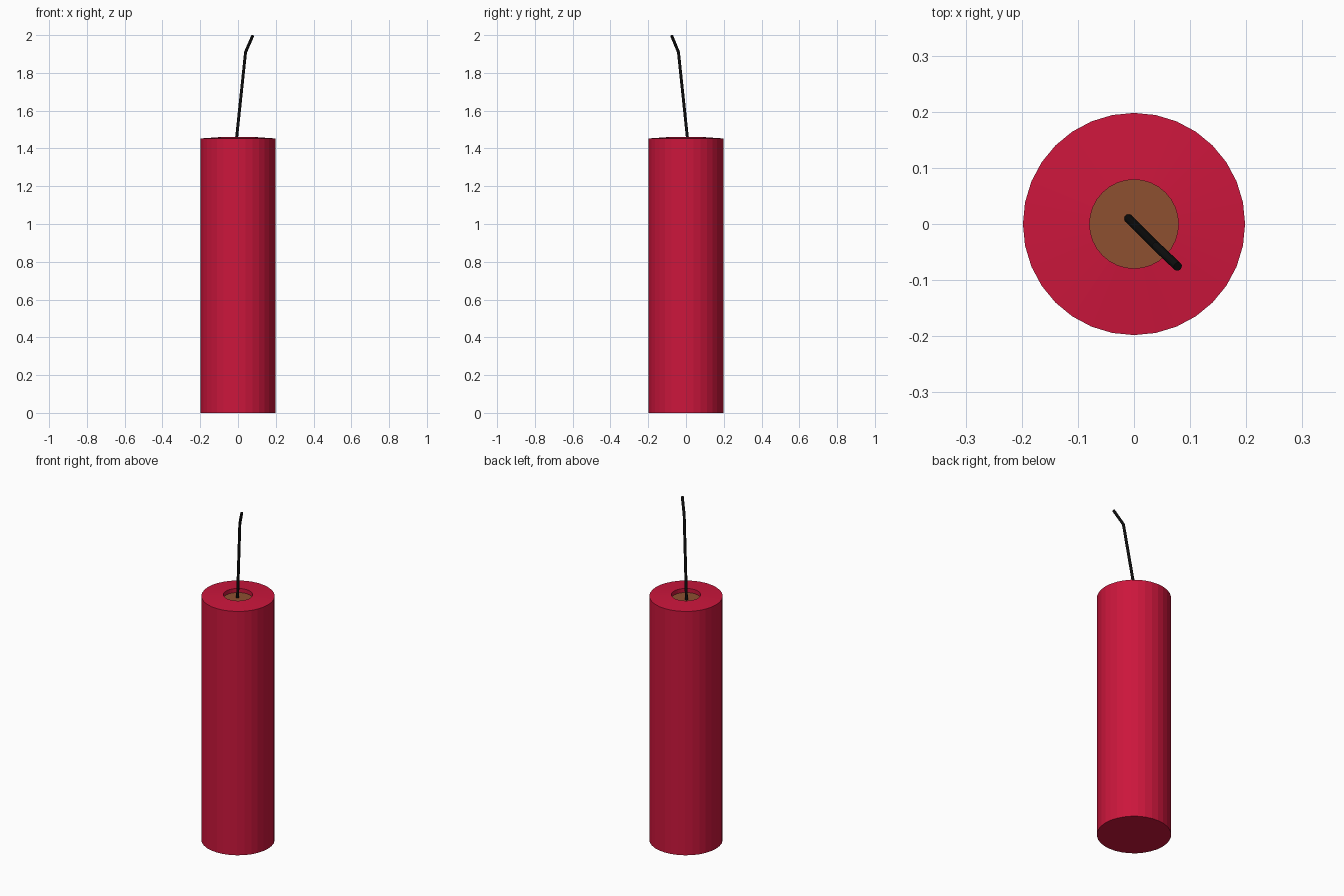
import bpy, bmesh, math
from mathutils import Vector

if "Cube" in bpy.data.objects:
    bpy.data.objects.remove(bpy.data.objects["Cube"])

SIDES = 32


def material(name, rgb):
    m = bpy.data.materials.new(name)
    m.diffuse_color = (*rgb, 1)
    m.use_nodes = True
    m.node_tree.nodes["Principled BSDF"].inputs["Base Color"].default_value = m.diffuse_color
    return m


def finish(name, bm, mat):
    bmesh.ops.recalc_face_normals(bm, faces=bm.faces)
    me = bpy.data.meshes.new(name)
    bm.to_mesh(me)
    bm.free()
    me.materials.append(mat)
    ob = bpy.data.objects.new(name, me)
    bpy.context.collection.objects.link(ob)
    return ob


def loft(bm, rings, cap_start=True, cap_end=True):
    loops = [[bm.verts.new(p) for p in ring] for ring in rings]
    for a, b in zip(loops, loops[1:]):
        n = len(a)
        for i in range(n):
            j = (i + 1) % n
            bm.faces.new((a[i], a[j], b[j], b[i]))
    if cap_start:
        bm.faces.new(loops[0][::-1])
    if cap_end:
        bm.faces.new(loops[-1])


def circle(r, z, n=SIDES):
    return [(r * math.cos(2 * math.pi * i / n), r * math.sin(2 * math.pi * i / n), z)
            for i in range(n)]


red = material("red_paper", (0.60, 0.008, 0.045))
brown = material("brown_powder", (0.27, 0.08, 0.03))
black = material("black_cord", (0.004, 0.004, 0.004))

# Paper tube: closed bottom, slightly raised top with a shallow recess
bm = bmesh.new()
loft(bm, [circle(r, z) for r, z in
          ((0.198, 0), (0.198, 1.453), (0.079, 1.461), (0.079, 1.43))])
finish("tube", bm, red)

# Powder plug filling the recess floor
bm = bmesh.new()
loft(bm, [circle(0.079, 1.425), circle(0.079, 1.437)])
finish("powder_plug", bm, brown)

# Bent fuse cord
path = [Vector(p) for p in ((-0.01, 0.01, 1.432), (0.04, -0.04, 1.91), (0.078, -0.076, 1.997))]
bm = bmesh.new()
rings = []
for i, p in enumerate(path):
    t = (path[min(i + 1, 2)] - path[max(i - 1, 0)]).normalized()
    if i == 1:
        t = ((path[1] - path[0]).normalized() + (path[2] - path[1]).normalized()).normalized()
    u = t.cross(Vector((1, 1, 0))).normalized()
    v = t.cross(u)
    rings.append([p + 0.008 * (math.cos(a) * u + math.sin(a) * v)
                  for a in (2 * math.pi * k / 12 for k in range(12))])
loft(bm, rings)
finish("fuse", bm, black)
